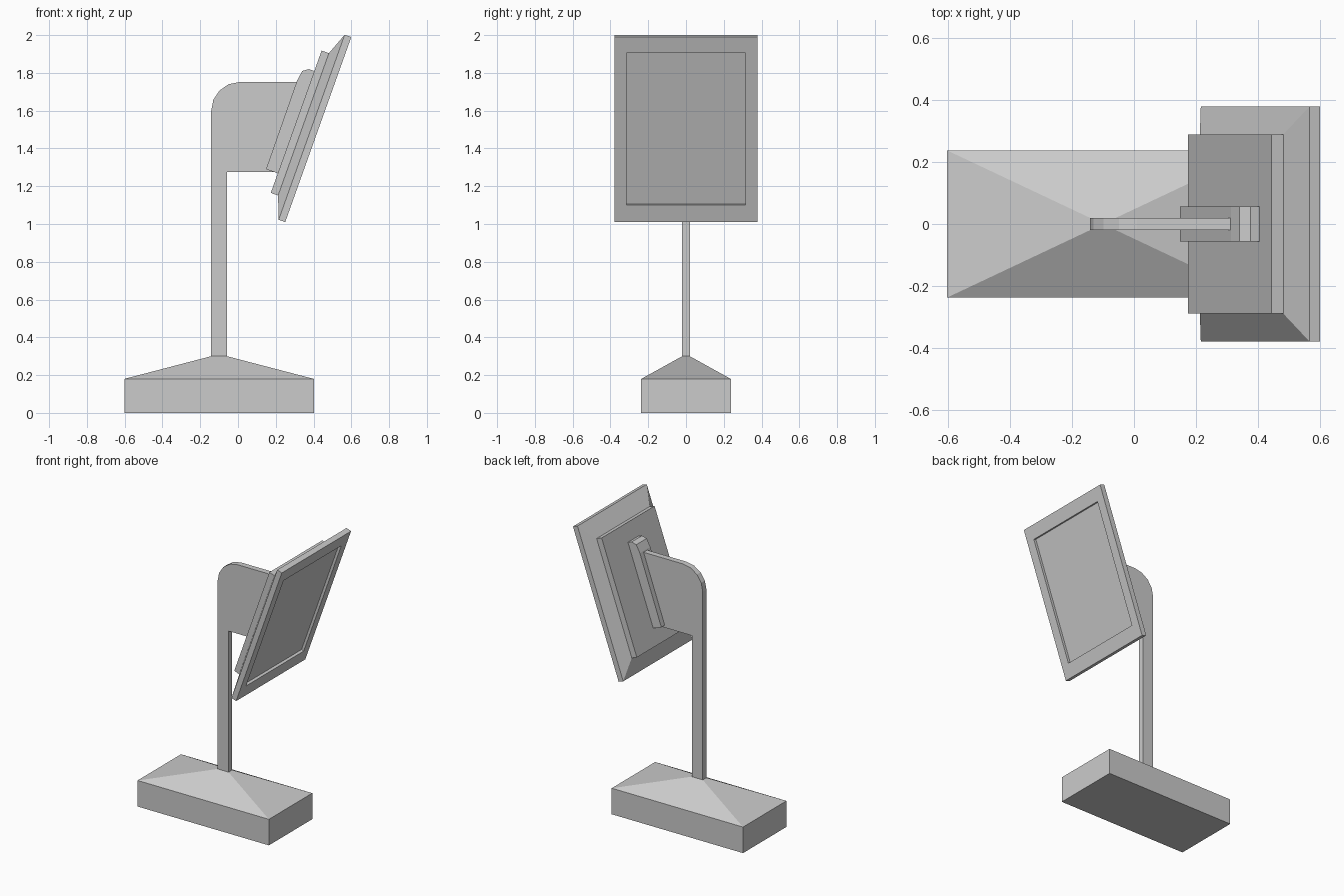
import bpy, bmesh, math
from mathutils import Vector, Matrix

if "Cube" in bpy.data.objects:
    bpy.data.objects.remove(bpy.data.objects["Cube"])

def finish(name, bm):
    bmesh.ops.recalc_face_normals(bm, faces=bm.faces)
    me = bpy.data.meshes.new(name)
    bm.to_mesh(me)
    bm.free()
    ob = bpy.data.objects.new(name, me)
    bpy.context.collection.objects.link(ob)
    return ob

def loft(name, rings):
    """Rectangular rings (x0, x1, half_y, z) joined and capped."""
    bm = bmesh.new()
    loops = [[bm.verts.new(p) for p in ((a, -h, z), (b, -h, z), (b, h, z), (a, h, z))]
             for a, b, h, z in rings]
    for lo, hi in zip(loops, loops[1:]):
        for i in range(4):
            j = (i + 1) % 4
            bm.faces.new((lo[i], lo[j], hi[j], hi[i]))
    bm.faces.new(loops[0][::-1])
    bm.faces.new(loops[-1])
    return finish(name, bm)

def prism(name, pts, half):
    """Outline in the x-z plane, extruded along y."""
    bm = bmesh.new()
    f = bm.faces.new([bm.verts.new((x, -half, z)) for x, z in pts])
    ext = bmesh.ops.extrude_face_region(bm, geom=[f])["geom"]
    bmesh.ops.translate(bm, vec=(0, 2 * half, 0),
                        verts=[v for v in ext if isinstance(v, bmesh.types.BMVert)])
    return finish(name, bm)

# tilted frame of the monitor: local x runs up the panel, local z out of the screen
a = math.radians(19.65)
up = Vector((math.sin(a), 0, math.cos(a)))
out = Vector((math.cos(a), 0, -math.sin(a)))
side = out.cross(up)
tilt = Matrix((up, side, out)).transposed().to_4x4()
tilt.translation = (0.25, 0, 1.01)

def to_world(u, n):
    p = tilt @ Vector((u, 0, n))
    return p.x, p.z

# sloped base
loft("base", [(-0.602, 0.402, 0.237, 0), (-0.602, 0.402, 0.237, 0.18),
              (-0.142, -0.058, 0.02, 0.30)])

# flat post with rounded arm
arc = [(0.01 - 0.152 * math.cos(t), 1.60 + 0.152 * math.sin(t))
       for t in (i * math.pi / 8 for i in range(5))]
prism("post_and_arm", [(-0.058, 0.29), (-0.142, 0.29)] + arc +
      [(0.33, 1.752), (0.205, 1.275), (-0.058, 1.275)], 0.02)

# monitor: back plate, sloped back, bezel, recessed screen
monitor = loft("monitor", [
    (0.12, 0.92, 0.289, -0.124), (0.12, 0.92, 0.289, -0.083),
    (0, 1.04, 0.378, -0.037), (0, 1.04, 0.378, 0),
    (0.095, 0.95, 0.315, 0), (0.095, 0.95, 0.315, -0.018)])
monitor.data.transform(tilt)

# mounting block on the back with chamfered top
block = [(0.23, -0.12), (0.23, -0.19), (0.727, -0.193), (0.784, -0.184),
         (0.805, -0.154), (0.805, -0.12)]
prism("mounting_block", [to_world(u, n) for u, n in block], 0.057)
